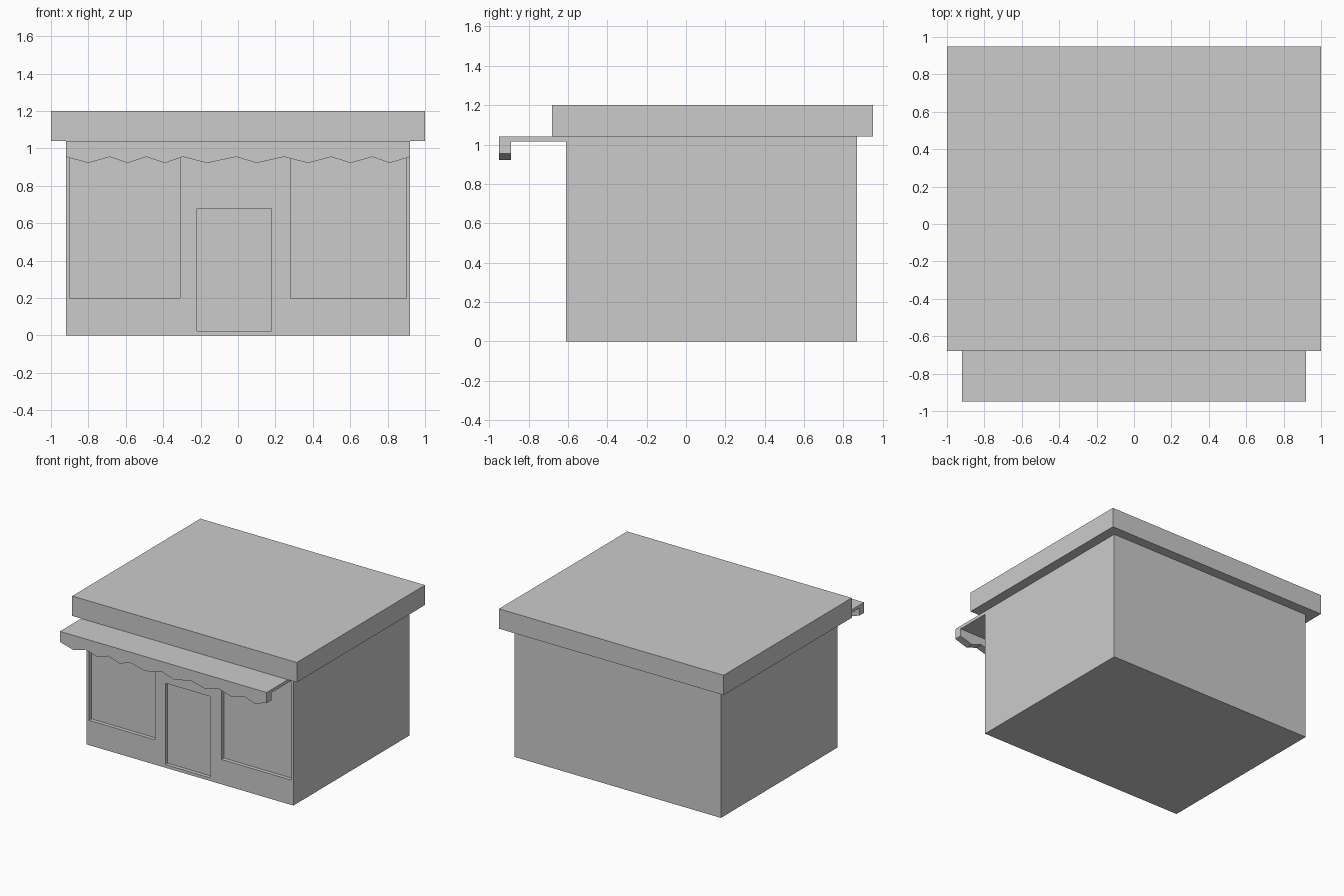
import bpy, bmesh, math

if "Cube" in bpy.data.objects:
    bpy.data.objects.remove(bpy.data.objects["Cube"])


def add_object(name, bm):
    bmesh.ops.recalc_face_normals(bm, faces=bm.faces)
    mesh = bpy.data.meshes.new(name)
    bm.to_mesh(mesh)
    bm.free()
    obj = bpy.data.objects.new(name, mesh)
    bpy.context.collection.objects.link(obj)
    return obj


def box(name, x0, x1, y0, y1, z0, z1):
    bm = bmesh.new()
    bmesh.ops.create_cube(bm, size=1)
    for v in bm.verts:
        v.co = ((x0 + x1) / 2 + v.co.x * (x1 - x0),
                (y0 + y1) / 2 + v.co.y * (y1 - y0),
                (z0 + z1) / 2 + v.co.z * (z1 - z0))
    return add_object(name, bm)


def cut(target, cutter):
    mod = target.modifiers.new(cutter.name, 'BOOLEAN')
    mod.operation = 'DIFFERENCE'
    mod.solver = 'EXACT'
    mod.object = cutter
    bpy.context.view_layer.objects.active = target
    bpy.ops.object.modifier_apply(modifier=mod.name)
    bpy.data.objects.remove(cutter)


FRONT, RECESS = -0.61, 0.03

# Shop walls with shallow window and door recesses
walls = box("shop_walls", -0.92, 0.92, FRONT, 0.87, 0, 1.04)
for name, x0, x1, z0, z1 in (("left_window", -0.90, -0.31, 0.20, 0.99),
                             ("right_window", 0.28, 0.90, 0.20, 0.99),
                             ("door", -0.22, 0.18, 0.025, 0.68)):
    cutter = box(name, x0, x1, FRONT - 0.1, FRONT + RECESS, z0, z1)
    cutter.hide_render = True
    cut(walls, cutter)

# Flat overhanging roof
box("roof", -1, 1, -0.68, 0.95, 1.04, 1.20)

# Awning: L-shaped section lofted along x, with a zigzag lower hem
hem_x = (-0.92, -0.80, -0.685, -0.59, -0.49, -0.39, -0.295, -0.165, -0.01,
         0.10, 0.245, 0.375, 0.50, 0.60, 0.72, 0.81, 0.92)
bm = bmesh.new()
sections = []
for i, x in enumerate(hem_x):
    hem = 0.922 if i % 2 else 0.955
    profile = ((-0.95, 1.04), (-0.95, hem), (-0.89, hem),
               (-0.89, 1.015), (FRONT, 1.015), (FRONT, 1.04))
    sections.append([bm.verts.new((x, y, z)) for y, z in profile])
for a, b in zip(sections, sections[1:]):
    for j in range(6):
        k = (j + 1) % 6
        bm.faces.new((a[j], a[k], b[k], b[j]))
bm.faces.new(sections[0])
bm.faces.new(sections[-1])
bmesh.ops.recalc_face_normals(bm, faces=bm.faces)
bmesh.ops.dissolve_limit(bm, angle_limit=math.radians(1),
                         verts=bm.verts, edges=bm.edges)
add_object("awning", bm)
